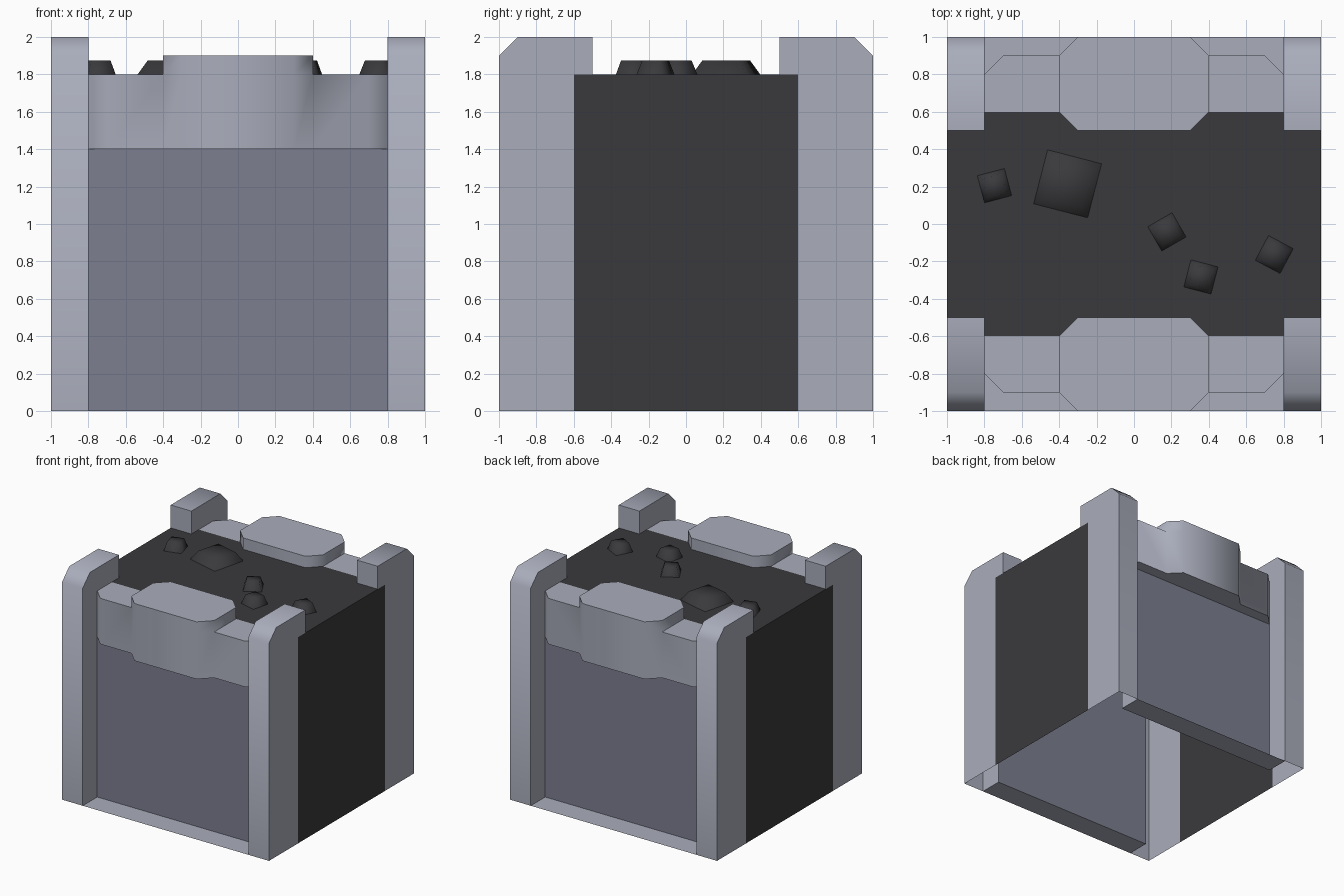
import bpy, bmesh, math
from mathutils import Vector, Matrix

if "Cube" in bpy.data.objects:
    bpy.data.objects.remove(bpy.data.objects["Cube"])


def material(name, rgb):
    m = bpy.data.materials.new(name)
    m.diffuse_color = (*rgb, 1)
    m.use_nodes = True
    m.node_tree.nodes["Principled BSDF"].inputs["Base Color"].default_value = m.diffuse_color
    return m


LIGHT = material("light_stone", (0.40, 0.42, 0.50))
PANEL = material("panel_stone", (0.20, 0.21, 0.28))
DARK = material("dark_earth", (0.042, 0.042, 0.046))


def finish(bm, name, mat, mirror=(False, False), smooth=True):
    me = bpy.data.meshes.new(name)
    bm.to_mesh(me)
    bm.free()
    ob = bpy.data.objects.new(name, me)
    bpy.context.collection.objects.link(ob)
    me.materials.append(mat)
    if smooth:
        bpy.ops.object.select_all(action='DESELECT')
        ob.select_set(True)
        bpy.context.view_layer.objects.active = ob
        bpy.ops.object.shade_smooth_by_angle(angle=math.radians(50))
    if any(mirror):
        mod = ob.modifiers.new("Mirror", 'MIRROR')
        mod.use_axis = (*mirror, False)
    return ob


def shell(name, faces, inside, mat, mirror=(False, False)):
    """Open shell from polygons, each turned to face away from the inside point."""
    bm = bmesh.new()
    for pts in faces:
        f = bm.faces.new([bm.verts.new(p) for p in pts])
        f.normal_update()
        if f.normal.dot(f.calc_center_median() - Vector(inside)) < 0:
            f.normal_flip()
    bmesh.ops.remove_doubles(bm, verts=bm.verts, dist=1e-4)
    return finish(bm, name, mat, mirror)


def flat(path, z):
    return [(x, y, z) for x, y in path]


def walls(path, z0, z1):
    return [[(*a, z0), (*b, z0), (*b, z1), (*a, z1)] for a, b in zip(path, path[1:])]


# earth core: top and two ends, open below
core = [(-1, 0), (-1, 1.8), (1, 1.8), (1, 0)]
shell("earth_core", [[(a[0], -.6, a[1]), (b[0], -.6, b[1]), (b[0], .6, b[1]), (a[0], .6, a[1])]
                     for a, b in zip(core, core[1:])], (0, 0, 1), DARK)

# corner posts, with chamfered outer top edge and open bottom
edge = [(-1, 0), (-1, 1.9), (-.9, 2), (-.5, 2), (-.5, 1.8)]
post = [[(.8, *a), (1, *a), (1, *b), (.8, *b)] for a, b in zip(edge, edge[1:])]
for x, y in ((1, -.6), (.8, -.8)):
    post.append([(x, *p) for p in edge + [(y, 1.8), (y, 0)]])
shell("corner_posts", post, (.9, -.75, 1), LIGHT, (True, True))

# recessed wall panels and the thin ledge at their foot
shell("wall_panels", walls([(-.8, -.8), (.8, -.8)], 0, 1.4), (0, 0, .7), PANEL, (False, True))
shell("foot_ledges", [flat([(-.8, -1), (.8, -1), (.8, -.8), (-.8, -.8)], 0)],
      (0, 0, -1), LIGHT, (False, True))

# parapets: low chamfered sides and a raised eight-sided centre block
left = [(-.8, -.8), (-.7, -.9), (-.4, -.9)]
right = [(-x, y) for x, y in reversed(left)]
bulge = [(-.3, -1), (.3, -1)]
outer = left + bulge + right
octagon = [(-.4, -.9), *bulge, (.4, -.9), (.4, -.6), (.3, -.5), (-.3, -.5), (-.4, -.6)]
parapet = walls(outer, 1.4, 1.8) + walls(octagon + octagon[:1], 1.8, 1.9)
parapet += [flat(outer, 1.4), flat(octagon, 1.9),
            flat(left + [(-.4, -.6), (-.8, -.6)], 1.8),
            flat(right + [(.8, -.6), (.4, -.6)], 1.8)]
shell("parapets", parapet, (0, -.75, 1.6), LIGHT, (False, True))

# loose rocks on the earth: tapered square lumps (x, y, side, turn)
rocks = [(-.355, .215, .298, -14.5), (-.746, .205, .15, 15), (.176, -.042, .15, 30),
         (.358, -.283, .15, -14.5), (.75, -.163, .15, -28)]
for i, (x, y, side, turn) in enumerate(rocks):
    bm = bmesh.new()
    r = side / math.sqrt(2)
    bmesh.ops.create_cone(bm, cap_ends=True, segments=4, radius1=r, radius2=r * .7, depth=.075,
                          matrix=Matrix.Translation((x, y, 1.8375))
                          @ Matrix.Rotation(math.radians(turn + 45), 4, 'Z'))
    bottom = min(bm.faces, key=lambda f: f.calc_center_median().z)
    bmesh.ops.delete(bm, geom=[bottom], context='FACES_ONLY')
    rock = finish(bm, f"rock_{i + 1}", DARK, smooth=False)
    rock.data.shade_smooth()
